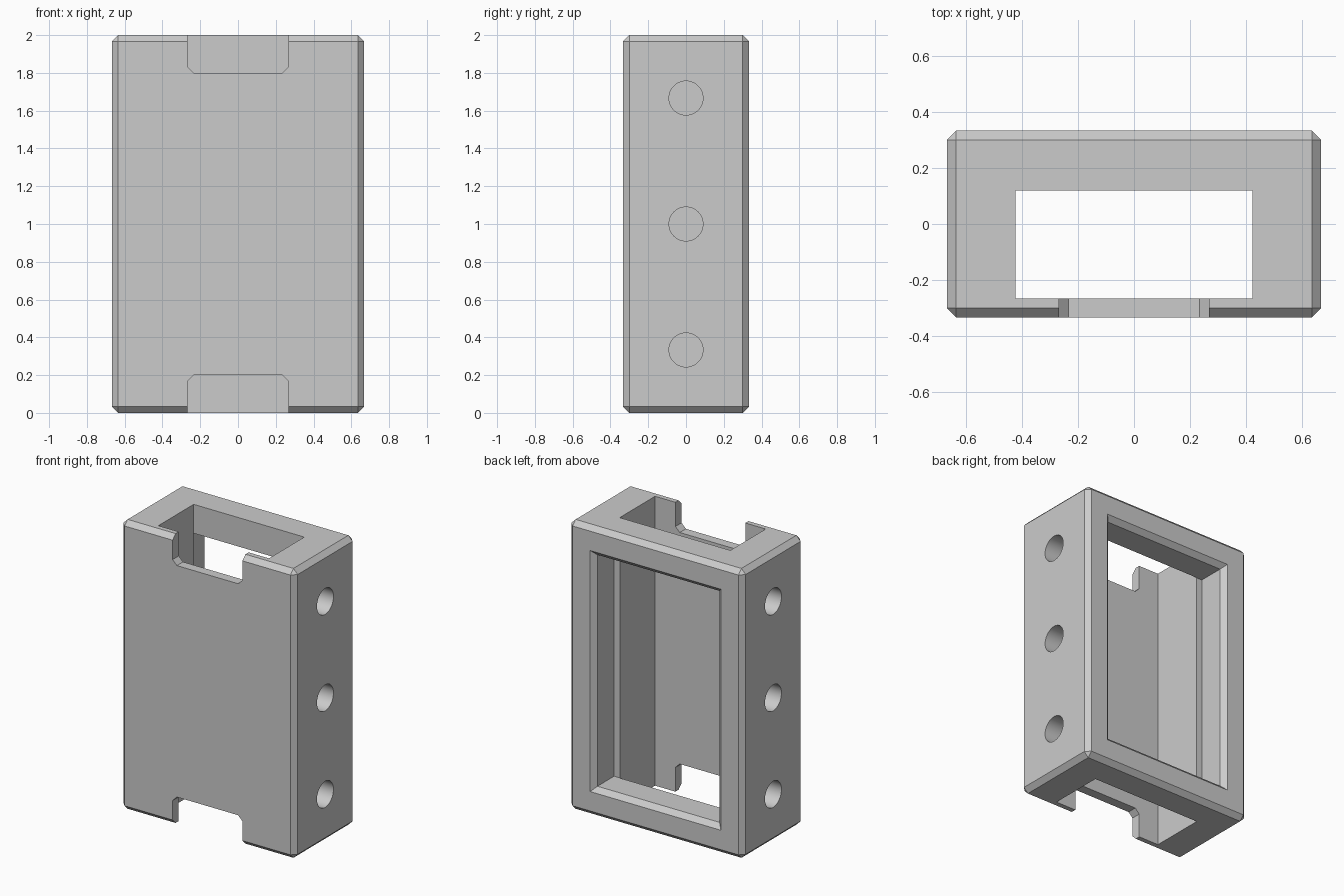
import bpy
import bmesh
import math
from mathutils import Matrix

cube = bpy.data.objects.get("Cube")
if cube:
    bpy.data.objects.remove(cube, do_unlink=True)

HALF_W, HALF_D, HEIGHT = 0.667, 0.333, 2.0
CHAMFER = 0.033
MID = HEIGHT / 2

grey = bpy.data.materials.new("plain grey")
grey.use_nodes = True
grey.diffuse_color = (0.6, 0.6, 0.6, 1)
grey.node_tree.nodes["Principled BSDF"].inputs["Base Color"].default_value = (0.6, 0.6, 0.6, 1)


def make_object(name, bm):
    bmesh.ops.recalc_face_normals(bm, faces=bm.faces)
    mesh = bpy.data.meshes.new(name)
    bm.to_mesh(mesh)
    bm.free()
    mesh.materials.append(grey)
    obj = bpy.data.objects.new(name, mesh)
    bpy.context.collection.objects.link(obj)
    return obj


def loft(name, rings):
    """Closed solid through rings of points that all have the same length."""
    bm = bmesh.new()
    loops = [[bm.verts.new(p) for p in ring] for ring in rings]
    n = len(loops[0])
    for a, b in zip(loops, loops[1:]):
        for i in range(n):
            j = (i + 1) % n
            bm.faces.new((a[i], a[j], b[j], b[i]))
    bm.faces.new(loops[0])
    bm.faces.new(loops[-1])
    return make_object(name, bm)


def upright_rect(half_x, half_z, y):
    return [(sx * half_x, y, MID + sz * half_z)
            for sx, sz in ((-1, -1), (1, -1), (1, 1), (-1, 1))]


def flat_rect(half_x, y0, y1, z):
    return [(-half_x, y0, z), (half_x, y0, z), (half_x, y1, z), (-half_x, y1, z)]


def cut(target, cutter):
    cutter.hide_render = True
    mod = target.modifiers.new(cutter.name, 'BOOLEAN')
    mod.operation = 'DIFFERENCE'
    mod.solver = 'EXACT'
    mod.object = cutter
    bpy.context.view_layer.objects.active = target
    bpy.ops.object.modifier_apply(modifier=mod.name)
    bpy.data.objects.remove(cutter, do_unlink=True)


# Outer block with all edges chamfered
housing = loft("housing", [upright_rect(HALF_W, MID, -HALF_D),
                           upright_rect(HALF_W, MID, HALF_D)])
bevel = housing.modifiers.new("edge_chamfer", 'BEVEL')
bevel.width = CHAMFER
bevel.segments = 1
bpy.context.view_layer.objects.active = housing
bpy.ops.object.modifier_apply(modifier=bevel.name)

# Shaft open at the top and bottom
cut(housing, loft("shaft", [flat_rect(0.423, -0.266, 0.12, z) for z in (-0.1, HEIGHT + 0.1)]))

# Back window, flared at its rim
flare = 0.05
cut(housing, loft("window", [upright_rect(0.467, 0.8, 0.118),
                             upright_rect(0.467, 0.8, 0.3),
                             upright_rect(0.467 + flare, 0.8 + flare, 0.3 + flare)]))

# Notches in the front wall, top and bottom, with clipped inner corners
for name, side in (("bottom_notch", -1), ("top_notch", 1)):
    outline = [(-0.267, 1.1), (-0.267, 0.833), (-0.234, 0.8),
               (0.234, 0.8), (0.267, 0.833), (0.267, 1.1)]
    cut(housing, loft(name, [[(x, y, MID + side * z) for x, z in outline]
                             for y in (-0.4, -0.2)]))

# Blind round holes, three on each side
DEPTH = 0.2
for side in (-1, 1):
    for z in (MID / 3, MID, MID * 5 / 3):
        bm = bmesh.new()
        place = Matrix.Translation((side * HALF_W, 0, z)) @ Matrix.Rotation(math.pi / 2, 4, 'Y')
        bmesh.ops.create_cone(bm, cap_ends=True, segments=48, radius1=0.09,
                              radius2=0.09, depth=DEPTH * 2, matrix=place)
        cut(housing, make_object("hole", bm))

# Smooth hole walls, crisp flat edges
bpy.ops.object.select_all(action='DESELECT')
housing.select_set(True)
bpy.context.view_layer.objects.active = housing
bpy.ops.object.shade_smooth_by_angle(angle=math.radians(25))
